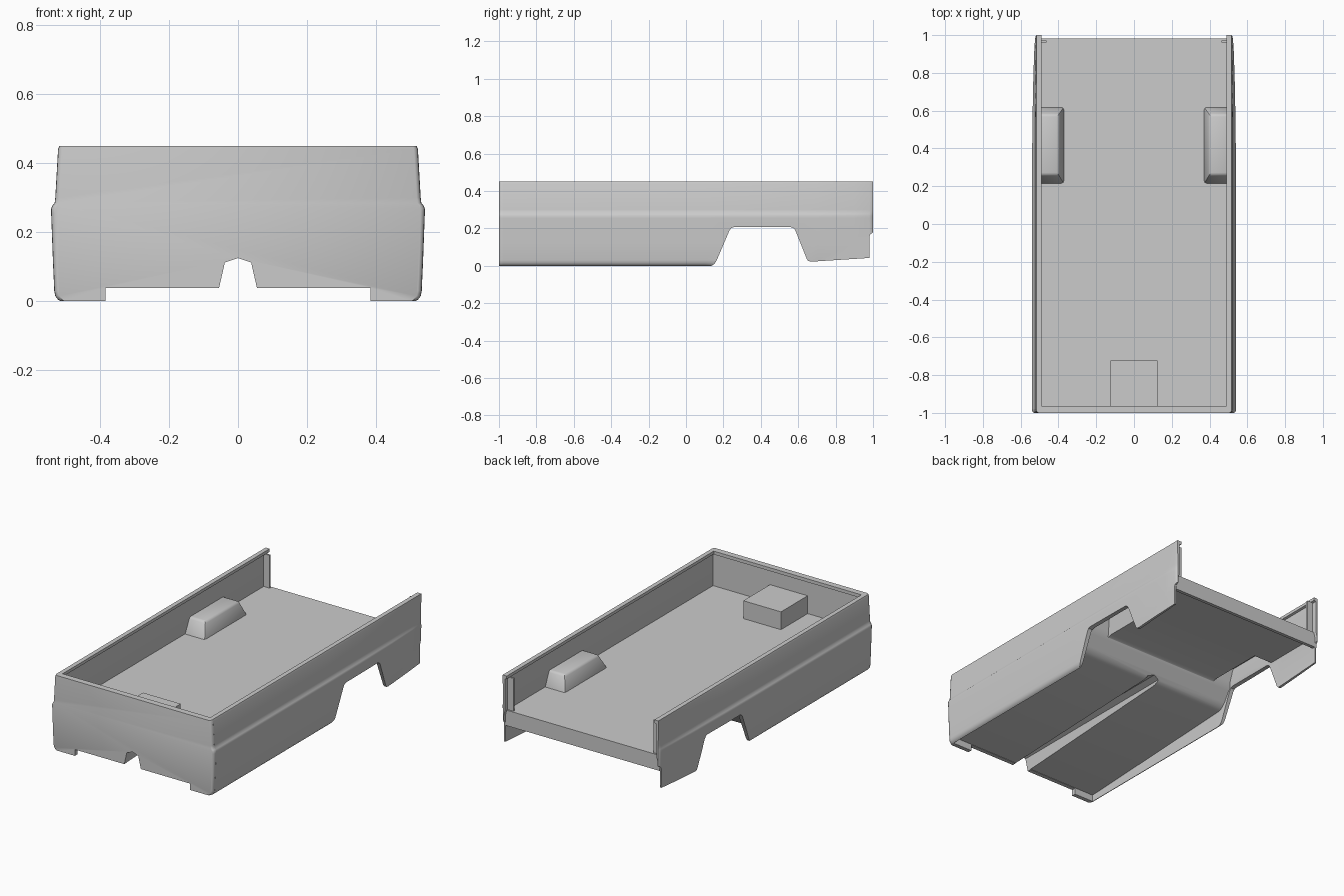
import bpy, bmesh

if "Cube" in bpy.data.objects:
    bpy.data.objects.remove(bpy.data.objects["Cube"])

def loft(name, sections):
    """Closed solid through equal-length rings of 3D points."""
    bm = bmesh.new()
    rings = [[bm.verts.new(p) for p in s] for s in sections]
    n = len(rings[0])
    for a, b in zip(rings, rings[1:]):
        for i in range(n):
            j = (i + 1) % n
            bm.faces.new((a[i], a[j], b[j], b[i]))
    bm.faces.new(rings[0])
    bm.faces.new(rings[-1])
    bmesh.ops.recalc_face_normals(bm, faces=bm.faces)
    me = bpy.data.meshes.new(name)
    bm.to_mesh(me)
    bm.free()
    ob = bpy.data.objects.new(name, me)
    bpy.context.collection.objects.link(ob)
    return ob

def box(name, x0, x1, y0, y1, z0, z1):
    return loft(name, [[(x0, y0, z), (x1, y0, z), (x1, y1, z), (x0, y1, z)] for z in (z0, z1)])

def yz_prism(name, pts, x0, x1):
    return loft(name, [[(x, y, z) for y, z in pts] for x in (x0, x1)])

def apply(ob, mod):
    bpy.context.view_layer.objects.active = ob
    bpy.ops.object.modifier_apply(modifier=mod.name)

def cut(ob, cutter):
    m = ob.modifiers.new("cut", 'BOOLEAN')
    m.operation = 'DIFFERENCE'
    m.solver = 'EXACT'
    m.object = cutter
    apply(ob, m)

def bevel(ob, w, seg=2):
    m = ob.modifiers.new("bevel", 'BEVEL')
    m.width, m.segments, m.limit_method = w, seg, 'ANGLE'
    apply(ob, m)

# Outer cross-section of the body side (x, z), bottom to top
OUTER = [(.513, 0), (.521, .004), (.529, .015), (.532, .03), (.536, .12), (.541, .255),
         (.541, .268), (.537, .277), (.531, .284), (.529, .30), (.521, .44), (.517, .45)]
INNER = [(.49, .45), (.49, .432), (.503, .428), (.503, .235), (.512, .2), (.512, .006)]

# Front wall: same outline, underside step and central notch
half = OUTER[::-1] + [(.383, 0), (.383, .038), (.055, .038), (.038, .112)]
sections = []
for y, inset in ((-1, .012), (-.996, .005), (-.988, .001), (-.975, 0)):
    right = [(x - (inset if x > .5 else 0), y, z) for x, z in half]
    left = [(-x, yy, z) for x, yy, z in right[::-1]]
    sections.append(right + [(0, y, .125)] + left)
parts = [loft("front_wall", sections)]
parts.append(box("front_rim", -.495, .495, -.98, -.963, .43, .45))

# Side panels, with the shoulder fading toward the rear
arch = yz_prism("arch_cutter", [
    (.13, -.1), (.135, 0), (.15, .008), (.162, .025), (.232, .188), (.242, .202), (.258, .207),
    (.56, .207), (.575, .202), (.585, .188), (.645, .038), (.653, .026), (.668, .022),
    (.98, .042), (.98, .155), (.985, .168), (1.0, .178), (1.1, .178), (1.1, -.1)], -1, 1)
for s, side in ((1, "right"), (-1, "left")):
    rings = []
    for y, b in ((-.98, 1), (.1, 1), (.4, .92), (.7, .75), (.9, .5), (.98, .3), (.994, .15), (1, -.1)):
        prof = [(.517 + (x - .517) * b if x > .517 else x, z) for x, z in OUTER] + INNER
        rings.append([(s * x, y, z) for x, z in prof])
    panel = loft(side + "_side_panel", rings)
    cut(panel, arch)
    parts.append(panel)
    # Tailgate post
    parts.append(box(side + "_rear_post", *sorted((s * .464, s * .508)), .962, .972, .23, .432))

# Bed floor with raked underside, ramp and rear sill
floor = yz_prism("bed_floor", [
    (-.98, .04), (.13, .095), (.16, .105), (.185, .13), (.222, .19), (.235, .203), (.26, .208),
    (.962, .208), (.962, .142), (.982, .142), (.982, .235), (-.98, .235)], -.512, .512)
tunnel_pts = [(-.06, .015), (-.055, .038), (-.038, .112), (0, .125), (.038, .112), (.055, .038), (.06, .015)]
tunnel = loft("tunnel_cutter", [[(x, y, z) for x, z in tunnel_pts] for y in (-1.1, .3)])
cut(floor, tunnel)
parts.append(floor)

# Wheel housings, hollow underneath
def housing(name, s, d, out, z0, z1):
    return loft(name, [[(s * (xi + d), y0 + d, z), (s * out, y0 + d, z),
                        (s * out, y1 - d, z), (s * (xi + d), y1 - d, z)]
                       for z, xi, y0, y1 in ((z0, .368, .21, .622), (z1, .398, .26, .58))])

helpers = [arch, tunnel]
for s, side in ((1, "right"), (-1, "left")):
    well = housing(side + "_wheel_housing", s, 0, .51, .225, .322)
    bevel(well, .012)
    cavity = housing(side + "_cavity_cutter", s, .012, .6, .17, .308)
    cut(floor, cavity)
    cut(well, cavity)
    parts.append(well)
    helpers.append(cavity)

# Storage box at the front of the bed
parts.append(box("bed_box", -.125, .125, -.976, -.722, .23, .342))

for h in helpers:
    bpy.data.objects.remove(h)

bpy.ops.object.select_all(action='DESELECT')
for p in parts:
    p.select_set(True)
bpy.context.view_layer.objects.active = parts[0]
bpy.ops.object.shade_smooth_by_angle(angle=.6)
